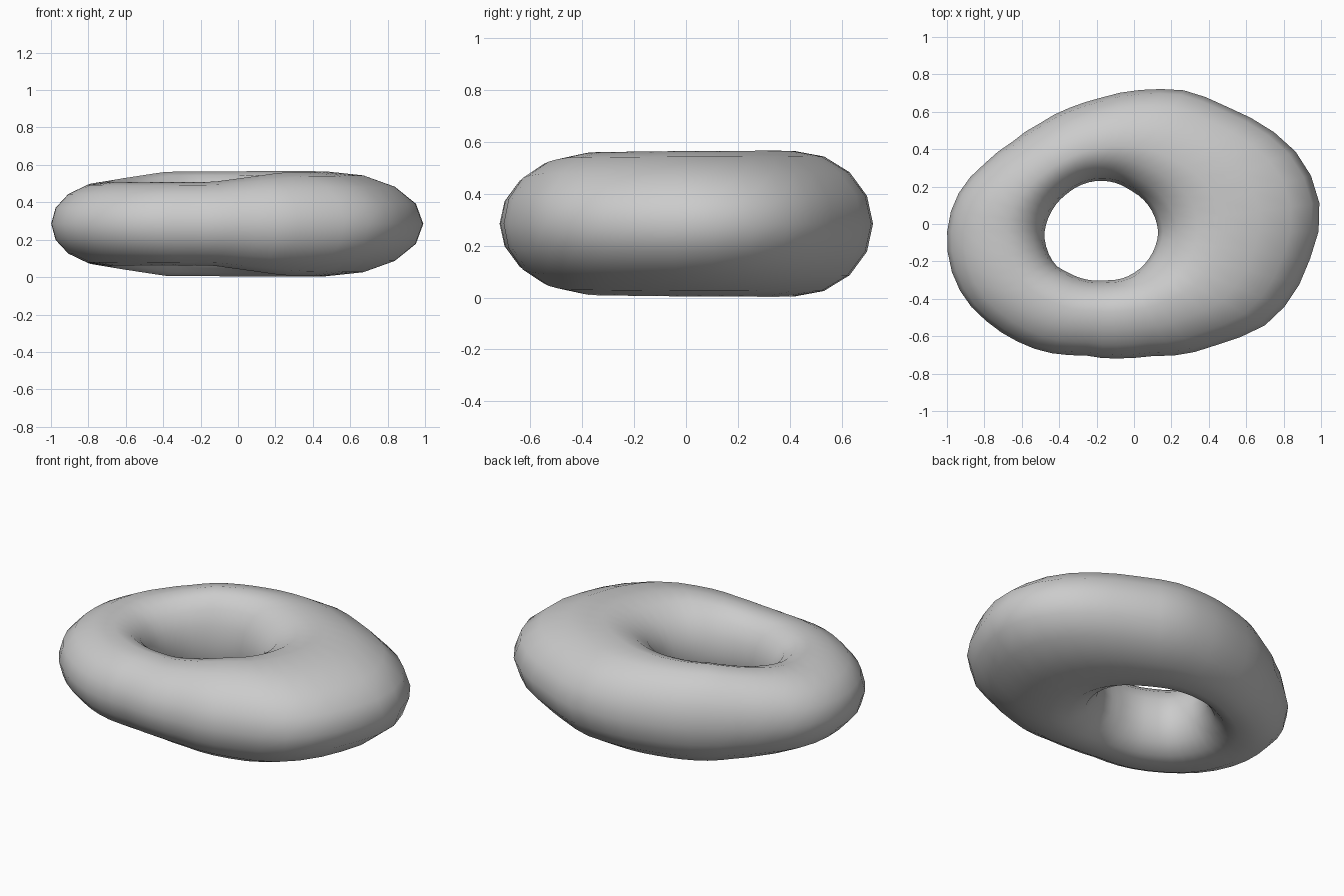
import bpy, bmesh, math
from mathutils import Vector

if "Cube" in bpy.data.objects:
    bpy.data.objects.remove(bpy.data.objects["Cube"])

# Outlines seen from above: outer rim and hole
OUTER = [(1, .05), (.97, .21), (.88, .37), (.75, .49), (.6, .58), (.46, .64), (.3, .71),
         (.2, .72), (.1, .72), (-.02, .71), (-.19, .67), (-.32, .63), (-.5, .54), (-.65, .44),
         (-.79, .33), (-.91, .21), (-.97, .1), (-1, -.05), (-.99, -.2), (-.95, -.32),
         (-.89, -.42), (-.8, -.51), (-.62, -.63), (-.49, -.68), (-.27, -.7), (-.03, -.715),
         (.11, -.705), (.43, -.65), (.58, -.6), (.69, -.55), (.79, -.46), (.87, -.35),
         (.94, -.19), (.985, -.05)]
INNER = [(.13, -.05), (.11, .04), (.06, .12), (-.02, .18), (-.1, .22), (-.2, .23),
         (-.28, .21), (-.36, .16), (-.44, .07), (-.48, -.06), (-.46, -.15), (-.42, -.22),
         (-.35, -.26), (-.26, -.295), (-.15, -.3), (-.06, -.29), (.03, -.24), (.09, -.17)]
# Half height of the ring by angle in degrees
HEIGHT = [(0, .28), (40, .282), (90, .28), (120, .278), (150, .25), (180, .225),
          (225, .222), (275, .224), (295, .245), (320, .275), (360, .28)]
CENTRE = Vector((-.17, -.04))
MID_Z, MAJOR, MINOR = .285, 48, 16


def table(samples, a):
    for (a0, v0), (a1, v1) in zip(samples, samples[1:]):
        if a0 <= a <= a1:
            return v0 + (v1 - v0) * (a - a0) / (a1 - a0)


def radius(outline, a):
    """Distance from the hole centre to the outline at angle a (degrees)."""
    polar = []
    for p in outline:
        d = Vector(p) - CENTRE
        polar.append((math.degrees(math.atan2(d.y, d.x)) % 360, d.length))
    polar.sort()
    first, last = polar[0], polar[-1]
    return table([(last[0] - 360, last[1])] + polar + [(first[0] + 360, first[1])], a)


# Sweep a lopsided oval section round the hole
bm = bmesh.new()
rings = []
for i in range(MAJOR):
    deg = 360 * i / MAJOR
    a = math.radians(deg)
    r_in, r_out, h = radius(INNER, deg), radius(OUTER, deg), table(HEIGHT, deg)
    crest = r_in + .4 * (r_out - r_in)
    ring = []
    for j in range(MINOR):
        t = math.tau * j / MINOR
        c = math.cos(t)
        r = crest + c * ((r_out - crest) if c > 0 else (crest - r_in))
        ring.append(bm.verts.new((CENTRE.x + r * math.cos(a), CENTRE.y + r * math.sin(a),
                                  MID_Z + h * math.sin(t))))
    rings.append(ring)
for i in range(MAJOR):
    p, q = rings[i], rings[(i + 1) % MAJOR]
    for j in range(MINOR):
        k = (j + 1) % MINOR
        bm.faces.new((p[j], q[j], q[k], p[k])).smooth = True
bmesh.ops.recalc_face_normals(bm, faces=bm.faces)
mesh = bpy.data.meshes.new("lumpy_ring")
bm.to_mesh(mesh)
bm.free()
bpy.context.collection.objects.link(bpy.data.objects.new("lumpy_ring", mesh))
